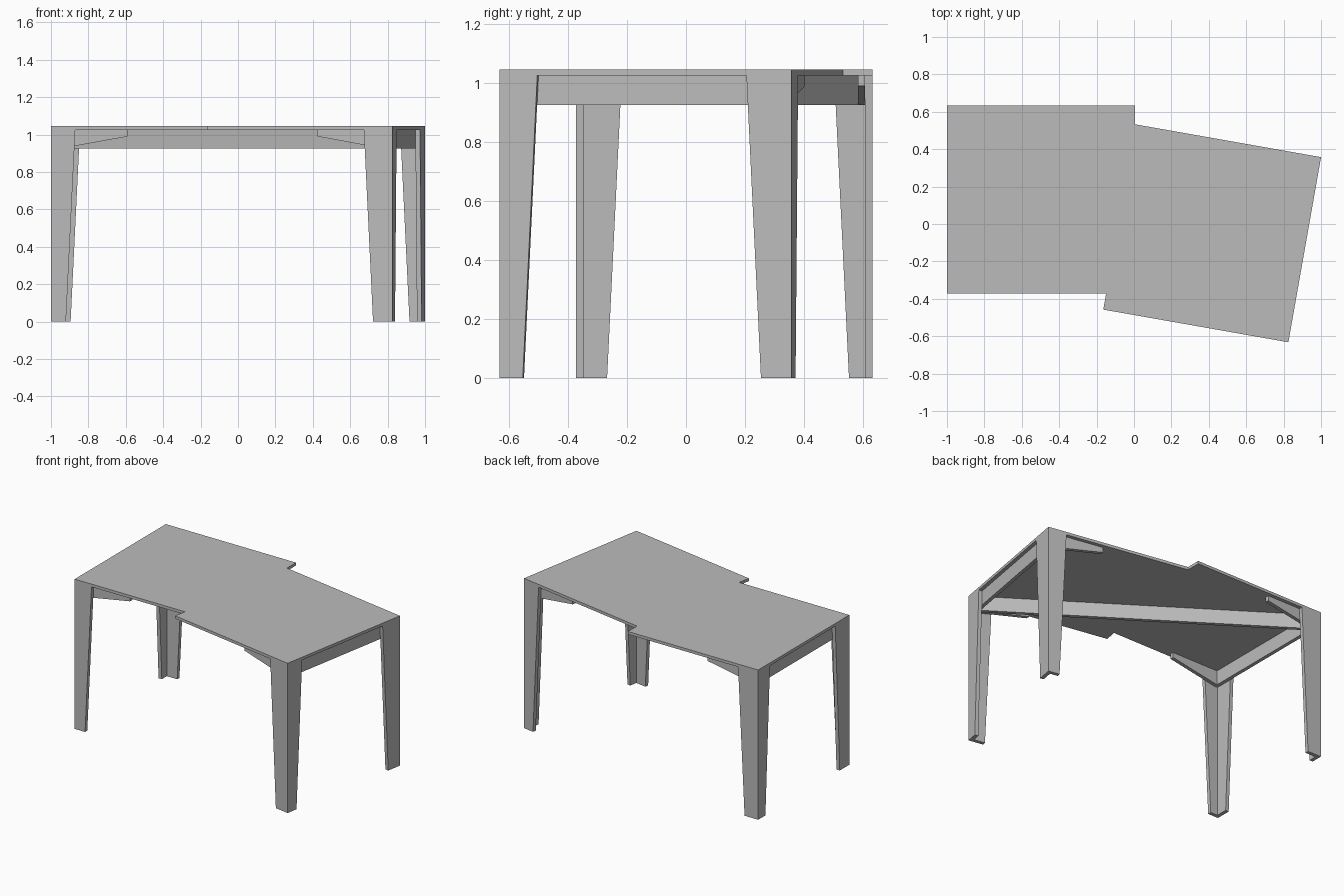
import bpy, bmesh
from math import radians
from mathutils import Vector, Matrix

old = bpy.data.objects.get("Cube")
if old:
    bpy.data.objects.remove(old, do_unlink=True)

grey = bpy.data.materials.new("plain grey")
grey.use_nodes = True
colour = (0.5, 0.5, 0.5, 1)
grey.diffuse_color = colour
grey.node_tree.nodes["Principled BSDF"].inputs["Base Color"].default_value = colour

TOP, UNDER, LOW, T = 1.045, 1.025, 0.925, 0.025
SIDE = 1.005


def loft(name, lower, upper):
    """Solid between two matching outlines."""
    bm = bmesh.new()
    a = [bm.verts.new(p) for p in lower]
    b = [bm.verts.new(p) for p in upper]
    bm.faces.new(a)
    bm.faces.new(b)
    for i in range(len(a)):
        j = (i + 1) % len(a)
        bm.faces.new((a[i], a[j], b[j], b[i]))
    bmesh.ops.recalc_face_normals(bm, faces=bm.faces)
    mesh = bpy.data.meshes.new(name)
    bm.to_mesh(mesh)
    bm.free()
    mesh.materials.append(grey)
    obj = bpy.data.objects.new(name, mesh)
    bpy.context.collection.objects.link(obj)


def board(name, start, along, across, profile):
    """Upright board: profile of (distance, height), thickened across."""
    pts = [start + along * s + Vector((0, 0, z)) for s, z in profile]
    loft(name, pts, [p + across * T for p in pts])


def bar(length):
    return [(0, LOW), (length, LOW), (length, UNDER), (0, UNDER)]


# Two square halves, the second turned by ten degrees
turn = Matrix.Rotation(radians(-10), 3, "Z")
X, Y = Vector((1, 0, 0)), Vector((0, 1, 0))
U, V = turn @ X, turn @ Y
left_front = Vector((-1, -0.3725, 0))
left_back = left_front + Y * SIDE
right_back = Vector((1, 0.3575, 0))
right_front = right_back - V * SIDE
inner_front = right_front - U * SIDE

# Table top outline, stepped where the halves meet
step = (left_front.y - inner_front.y) / V.y
notch_back = left_back + X * SIDE
outline = [left_front, inner_front + V * step, inner_front, right_front, right_back,
           Vector((notch_back.x, 0.533, 0)), notch_back, left_back]
loft("table_top", [p + Vector((0, 0, UNDER)) for p in outline],
     [p + Vector((0, 0, TOP)) for p in outline])


def l_section(c, u, v, wu, wv, z):
    pts = [(0, 0), (wu, 0), (wu, T), (T, T), (T, wv), (0, wv)]
    return [c + u * a + v * b + Vector((0, 0, z)) for a, b in pts]


# Tapered angle legs and braces; u runs along the long side, v along the end
corners = [("left_front", left_front, X, Y, False), ("left_back", left_back, X, -Y, True),
           ("right_back", right_back, -U, -V, False), ("right_front", right_front, -U, V, True)]
for name, c, u, v, wide in corners:
    wu, wv = (0.105, 0.08) if wide else (0.08, 0.105)
    loft(name + "_leg", l_section(c, u, v, wu, wv, 0),
         l_section(c, u, v, wu + 0.05, wv + 0.05, UNDER))
    board(name + "_brace", c + v * T, u, v,
          [(2 * T, LOW), (0.41, 0.99), (0.41, UNDER), (2 * T, UNDER)])

# End aprons
board("left_apron", left_front + (X + Y) * T, Y, X, bar(SIDE - 2 * T))
board("right_apron", right_front + (V - U) * T, V, -U, bar(SIDE - 2 * T))

# Diagonal beam between opposite legs
a = left_back + (X - Y) * T * 2
b = right_front + (V - U) * T * 2
d = (b - a).normalized()
n = Vector((-d.y, d.x, 0))
board("diagonal_beam", a - n * T / 2, d, n, bar((b - a).length))
